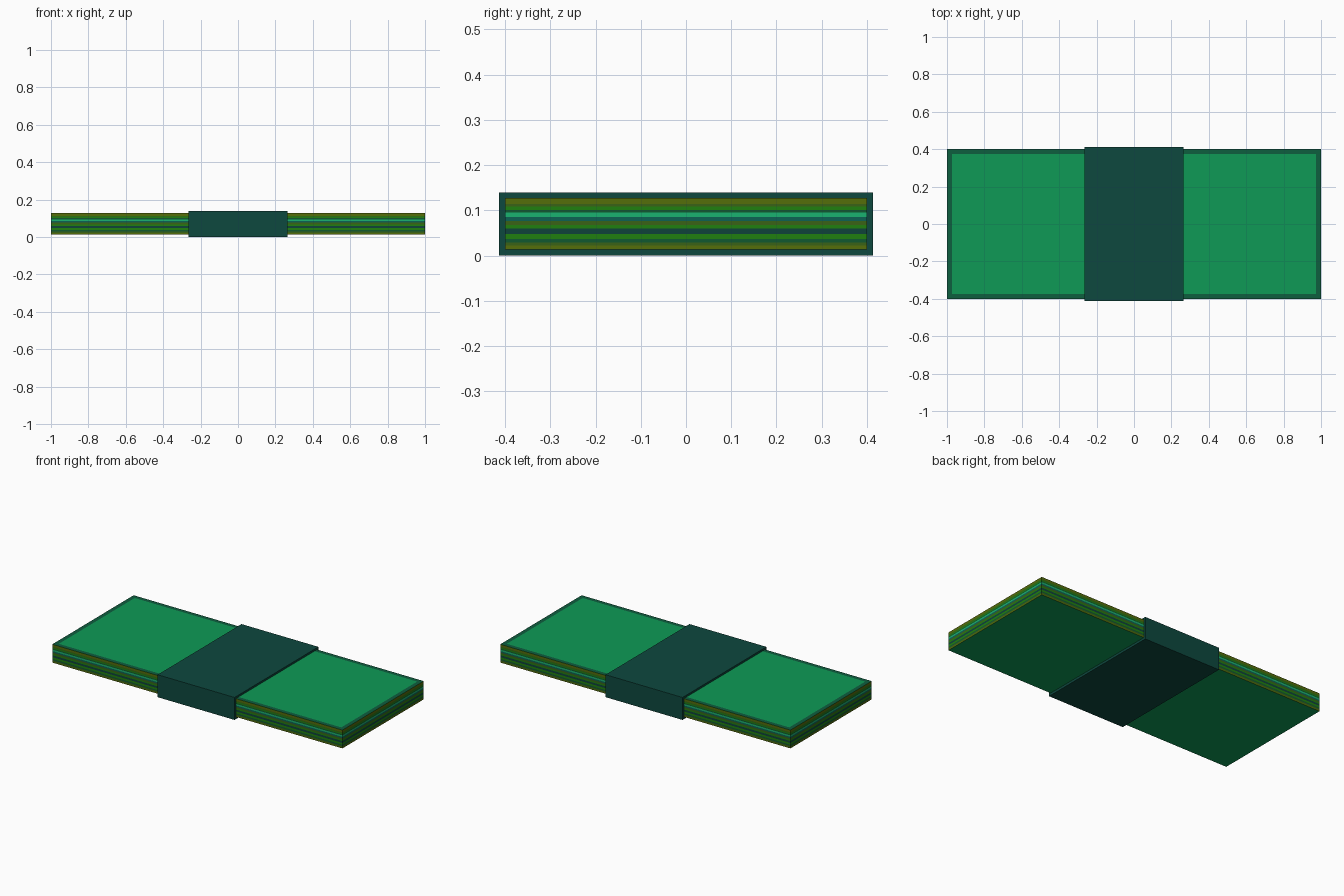
import bpy, bmesh

if "Cube" in bpy.data.objects:
    bpy.data.objects.remove(bpy.data.objects["Cube"])

def srgb(c):
    c /= 255
    return c / 12.92 if c < 0.04045 else ((c + 0.055) / 1.055) ** 2.4

def material(name, rgb):
    m = bpy.data.materials.new(name)
    m.diffuse_color = (*[srgb(c) for c in rgb], 1)
    m.use_nodes = True
    m.node_tree.nodes["Principled BSDF"].inputs["Base Color"].default_value = m.diffuse_color
    return m

def finish(bm, name, mats):
    bmesh.ops.recalc_face_normals(bm, faces=bm.faces)
    me = bpy.data.meshes.new(name)
    bm.to_mesh(me)
    bm.free()
    for m in mats:
        me.materials.append(m)
    ob = bpy.data.objects.new(name, me)
    bpy.context.collection.objects.link(ob)
    return ob

def rect(a, b):
    return [(-a, -b), (a, -b), (a, b), (-a, b)]

Z0, Z1 = 0.014, 0.128

# Paper edge colours from bottom to top: (upper height, colour key)
palette = {
    "note_face": (14, 154, 86), "note_border": (13, 94, 62),
    "olive": (85, 110, 10), "green": (32, 128, 14), "deep": (16, 88, 48),
    "dark": (14, 66, 58), "teal": (12, 98, 84), "mint": (26, 178, 112),
    "moss": (58, 98, 22),
}
keys = list(palette)
mats = [material(k, palette[k]) for k in keys]
strips = [(0.022, "olive"), (0.029, "moss"), (0.037, "deep"), (0.048, "green"),
          (0.060, "dark"), (0.068, "green"), (0.077, "moss"), (0.086, "teal"),
          (0.095, "mint"), (0.101, "deep"), (0.109, "green"), (0.114, "moss"),
          (Z1, "olive")]

# Banknote stack: striped sides, bordered top and bottom
bm = bmesh.new()
prev = bottom = [bm.verts.new((x, y, Z0)) for x, y in rect(1, 0.4)]
for z, key in strips:
    ring = [bm.verts.new((x, y, z)) for x, y in rect(1, 0.4)]
    for i in range(4):
        j = (i + 1) % 4
        f = bm.faces.new((prev[i], prev[j], ring[j], ring[i]))
        f.material_index = keys.index(key)
    prev = ring
caps = [bm.faces.new(bottom[::-1]), bm.faces.new(prev)]
for cap in caps:
    cap.material_index = keys.index("note_face")
    border = bmesh.ops.inset_individual(bm, faces=[cap], thickness=0.037)["faces"]
    for f in border:
        f.material_index = keys.index("note_border")
finish(bm, "banknote_stack", mats)

# Paper band: open rectangular sleeve around the middle
bm = bmesh.new()
W, H, YO = 0.265, 0.14, 0.413
outer = [(-YO, 0), (YO, 0), (YO, H), (-YO, H)]
inner = [(-0.4, Z0), (0.4, Z0), (0.4, Z1), (-0.4, Z1)]
loops = [[bm.verts.new((x, y, z)) for y, z in prof]
         for x, prof in ((-W, outer), (W, outer), (W, inner), (-W, inner))]
for k in range(4):
    a, b = loops[k], loops[(k + 1) % 4]
    for i in range(4):
        j = (i + 1) % 4
        bm.faces.new((a[i], a[j], b[j], b[i]))
finish(bm, "paper_band", [material("band", (13, 72, 62))])
